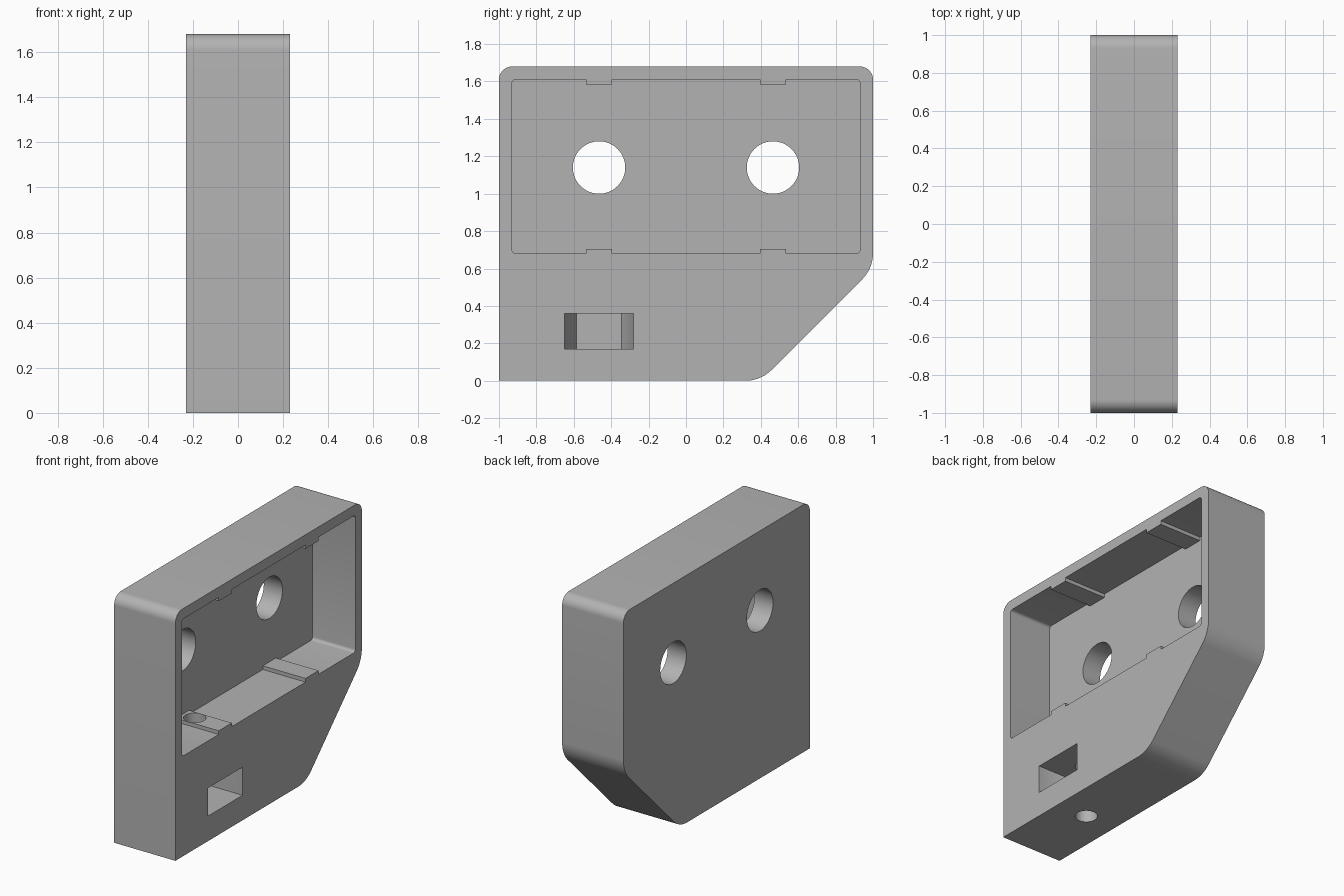
import bpy, bmesh, math
from mathutils import Vector

cube = bpy.data.objects.get("Cube")
if cube:
    bpy.data.objects.remove(cube, do_unlink=True)

HALF = 0.23          # half thickness of the block
FLOOR = -0.09        # floor of the recess
BOLT_Y = 0.465       # spacing of holes and ribs

grey = bpy.data.materials.new("plain_grey")
grey.use_nodes = True
colour = (0.45, 0.45, 0.45, 1)
grey.diffuse_color = colour
grey.node_tree.nodes["Principled BSDF"].inputs["Base Color"].default_value = colour


def rounded(corners, steps=10):
    """Outline from (u, v, radius) corners, each rounded by its radius."""
    out = []
    for i, (u, v, r) in enumerate(corners):
        p = Vector((u, v))
        if r == 0:
            out.append(p)
            continue
        a = (Vector(corners[i - 1][:2]) - p).normalized()
        b = (Vector(corners[(i + 1) % len(corners)][:2]) - p).normalized()
        half = a.angle(b) / 2
        centre = p + (a + b).normalized() * (r / math.sin(half))
        start = p + a * (r / math.tan(half)) - centre
        end = p + b * (r / math.tan(half)) - centre
        sweep = math.pi - 2 * half
        for k in range(steps + 1):
            t = k / steps
            out.append(centre + (start * math.sin((1 - t) * sweep)
                                 + end * math.sin(t * sweep)) / math.sin(sweep))
    return out


def circle(u, v, r, n=64):
    return [Vector((u + r * math.cos(2 * math.pi * k / n),
                    v + r * math.sin(2 * math.pi * k / n))) for k in range(n)]


def prism(name, outline, low, high, axis="X"):
    """Extrude a (y, z) outline along X, or an (x, y) outline along Z."""
    bm = bmesh.new()
    place = (lambda p: (low, p.x, p.y)) if axis == "X" else (lambda p: (p.x, p.y, low))
    face = bm.faces.new([bm.verts.new(place(p)) for p in outline])
    moved = bmesh.ops.extrude_face_region(bm, geom=[face])["geom"]
    shift = Vector((1, 0, 0) if axis == "X" else (0, 0, 1)) * (high - low)
    bmesh.ops.translate(bm, vec=shift,
                        verts=[g for g in moved if isinstance(g, bmesh.types.BMVert)])
    bmesh.ops.recalc_face_normals(bm, faces=bm.faces)
    mesh = bpy.data.meshes.new(name)
    bm.to_mesh(mesh)
    bm.free()
    mesh.materials.append(grey)
    obj = bpy.data.objects.new(name, mesh)
    bpy.context.collection.objects.link(obj)
    return obj


# Block with rounded top corners and one cut-off lower corner
block = prism("mounting_block", rounded([
    (-1, 0, 0), (0.4, 0, 0.2), (1, 0.6, 0.2), (1, 1.68, 0.07), (-1, 1.68, 0.07)]),
    -HALF, HALF)

# Recess outline, notched where the ribs stand on its lower and upper walls
low, high, rib, rib_half = 0.68, 1.61, 0.025, 0.07
ribs = [(s * BOLT_Y + e * rib_half) for s in (-1, 1) for e in (-1, 1)]
bottom, top = [], []
for i, y in enumerate(ribs):
    steps = (0, rib) if i % 2 == 0 else (rib, 0)
    bottom += [(y, low + d, 0) for d in steps]
    top += [(y, high - d, 0) for d in steps]
side = 0.93
recess = rounded([(-side, low, 0.02)] + bottom + [(side, low, 0.02), (side, high, 0.02)]
                 + top[::-1] + [(-side, high, 0.02)], steps=5)
cutters = [prism("recess_cutter", recess, FLOOR, HALF + 0.1)]

# Two through holes
for s in (-1, 1):
    cutters.append(prism("bolt_hole_cutter", circle(s * BOLT_Y, 1.14, 0.14),
                         -HALF - 0.1, HALF + 0.1))

# Nut slot with slanted inner corners, and the screw hole rising through it
nut = [(HALF + 0.1, -0.185), (HALF + 0.1, 0.185), (0, 0.185),
       (-0.12, 0.12), (-0.12, -0.12), (0, -0.185)]
cutters.append(prism("nut_slot_cutter", [Vector((x, y - BOLT_Y)) for x, y in nut],
                     0.17, 0.36, "Z"))
cutters.append(prism("screw_hole_cutter", circle(0, -BOLT_Y, 0.07, 48), -0.1, 0.8, "Z"))

# Cut everything, then drop the cutters
bpy.context.view_layer.objects.active = block
for cutter in cutters:
    cutter.hide_render = True
    mod = block.modifiers.new(cutter.name, "BOOLEAN")
    mod.operation = "DIFFERENCE"
    mod.solver = "EXACT"
    mod.object = cutter
    bpy.ops.object.modifier_apply(modifier=mod.name)
for cutter in cutters:
    bpy.data.objects.remove(cutter, do_unlink=True)

bpy.ops.object.select_all(action="DESELECT")
block.select_set(True)
bpy.ops.object.shade_smooth_by_angle(angle=math.radians(30))
